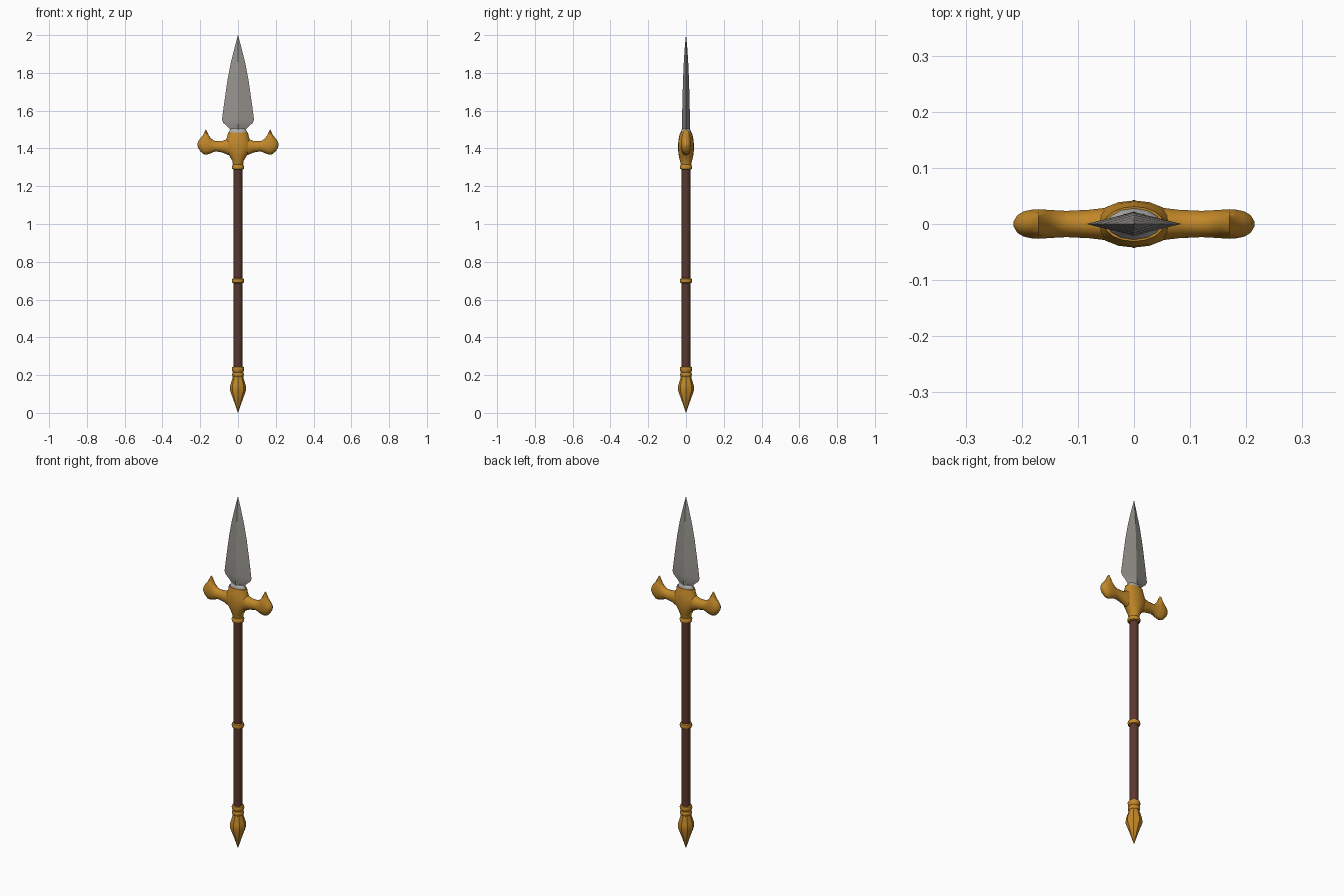
import bpy, bmesh, math
from mathutils import Vector


def material(name, rgb):
    m = bpy.data.materials.new(name)
    m.diffuse_color = (*rgb, 1)
    return m


GOLD = material("gold", (0.54, 0.245, 0.022))
WOOD = material("dark brown wood", (0.105, 0.038, 0.027))
STEEL = material("steel grey", (0.31, 0.295, 0.27))
PALE = material("pale steel", (0.43, 0.42, 0.40))


def loft(name, rings, mat, angle=35):
    """Skin a list of equal-length point rings and cap both ends."""
    bm = bmesh.new()
    vr = [[bm.verts.new(p) for p in ring] for ring in rings]
    n = len(vr[0])
    for a, b in zip(vr, vr[1:]):
        for i in range(n):
            j = (i + 1) % n
            bm.faces.new((a[i], a[j], b[j], b[i]))
    bm.faces.new(vr[0])
    bm.faces.new(vr[-1])
    bmesh.ops.remove_doubles(bm, verts=bm.verts, dist=1e-5)
    bmesh.ops.recalc_face_normals(bm, faces=bm.faces)
    me = bpy.data.meshes.new(name)
    bm.to_mesh(me)
    bm.free()
    me.materials.append(mat)
    ob = bpy.data.objects.new(name, me)
    bpy.context.collection.objects.link(ob)
    bpy.ops.object.select_all(action='DESELECT')
    ob.select_set(True)
    bpy.context.view_layer.objects.active = ob
    bpy.ops.object.shade_smooth_by_angle(angle=math.radians(angle))
    return ob


def upright(name, stations, mat, sides=12, angle=35):
    """Vertical loft through (z, half width, half depth) stations."""
    rings = []
    for z, rx, ry in stations:
        rings.append([(rx * math.cos(t), ry * math.sin(t), z)
                      for t in (2 * math.pi * i / sides for i in range(sides))])
    return loft(name, rings, mat, angle)


def turned(name, profile, mat, sides=12, angle=35):
    return upright(name, [(z, r, r) for z, r in profile], mat, sides, angle)


# Shaft and the small band around its middle
turned("shaft", [(0.2, 0.0235), (1.31, 0.0235)], WOOD, 12)
turned("middle_band", [(0.686, 0.023), (0.69, 0.030), (0.70, 0.033),
                       (0.71, 0.030), (0.714, 0.023)], GOLD)

# Pointed butt cap with two collars
turned("butt_spike", [(0.0, 0.001), (0.06, 0.021), (0.12, 0.043), (0.145, 0.041),
                      (0.185, 0.029), (0.20, 0.027)], GOLD, 8, 30)
turned("butt_collars", [(0.19, 0.026), (0.198, 0.031), (0.208, 0.031), (0.215, 0.027),
                        (0.222, 0.031), (0.234, 0.033), (0.243, 0.030), (0.246, 0.023)], GOLD)

# Guard hub with its lower collar
upright("guard_hub", [(1.288, 0.023, 0.023), (1.292, 0.032, 0.032), (1.305, 0.033, 0.033),
                      (1.315, 0.027, 0.027), (1.335, 0.030, 0.032), (1.36, 0.045, 0.038),
                      (1.39, 0.066, 0.042), (1.42, 0.072, 0.042), (1.445, 0.063, 0.040),
                      (1.465, 0.056, 0.036), (1.485, 0.053, 0.031)], GOLD, 16)

# Curled guard arms: (x, bottom, top, half depth, height of the widest point)
ARM = [(0.0, 1.35, 1.455, 0.030, 1.41), (0.055, 1.366, 1.452, 0.029, 1.41),
       (0.08, 1.378, 1.440, 0.026, 1.409), (0.12, 1.385, 1.438, 0.024, 1.411),
       (0.14, 1.376, 1.450, 0.025, 1.412), (0.155, 1.370, 1.470, 0.026, 1.414),
       (0.17, 1.367, 1.503, 0.027, 1.416), (0.183, 1.370, 1.474, 0.026, 1.417),
       (0.197, 1.382, 1.456, 0.023, 1.418), (0.208, 1.398, 1.442, 0.016, 1.419),
       (0.215, 1.414, 1.424, 0.004, 1.419)]
for side, label in ((-1, "left"), (1, "right")):
    rings = []
    for x, lo, hi, d, mid in ARM:
        ring = []
        for i in range(14):
            t = 2 * math.pi * i / 14 + math.pi / 2
            c, s = math.cos(t), math.sin(t)
            ring.append((side * x, d * c, mid + s * ((hi - mid) if s > 0 else (mid - lo))))
        rings.append(ring)
    loft("guard_arm_" + label, rings, GOLD, 40)

# Pale socket holding the blade
upright("blade_socket", [(1.47, 0.050, 0.029), (1.485, 0.048, 0.028),
                         (1.497, 0.044, 0.024), (1.505, 0.036, 0.020)], PALE, 12)

# Diamond-section blade
upright("blade", [(1.47, 0.040, 0.022), (1.50, 0.042, 0.022), (1.52, 0.060, 0.022),
                  (1.535, 0.078, 0.021), (1.552, 0.085, 0.021), (1.65, 0.072, 0.019),
                  (1.76, 0.056, 0.016), (1.85, 0.039, 0.012), (1.93, 0.019, 0.007),
                  (2.0, 0.0005, 0.0005)], STEEL, 4, 15)
